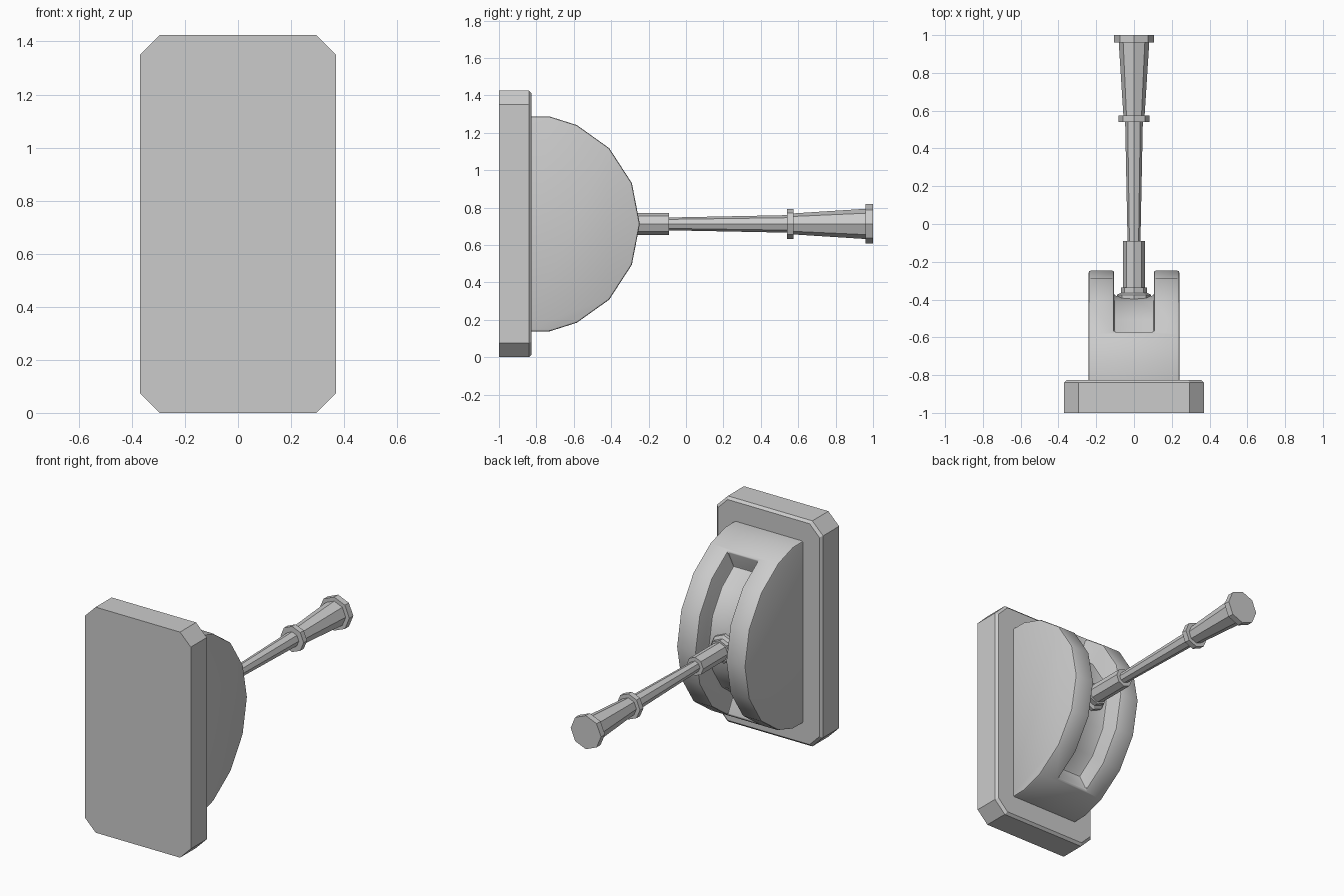
import bpy, bmesh
from math import sin, cos, pi, radians
from mathutils import Vector

if "Cube" in bpy.data.objects:
    bpy.data.objects.remove(bpy.data.objects["Cube"])

CZ = 0.7125   # height of the lever axis
CY = -0.83    # centre of the housing arc


def make_object(name, bm):
    bmesh.ops.recalc_face_normals(bm, faces=bm.faces)
    me = bpy.data.meshes.new(name)
    bm.to_mesh(me)
    bm.free()
    ob = bpy.data.objects.new(name, me)
    bpy.context.collection.objects.link(ob)
    return ob


def loft(name, rings):
    """Skin a list of equal-length point rings and cap both ends."""
    bm = bmesh.new()
    vs = [[bm.verts.new(p) for p in ring] for ring in rings]
    n = len(vs[0])
    for a, b in zip(vs, vs[1:]):
        for i in range(n):
            j = (i + 1) % n
            bm.faces.new((a[i], a[j], b[j], b[i]))
    bm.faces.new(vs[0])
    bm.faces.new(vs[-1])
    return make_object(name, bm)


def extrude_x(name, profile, half):
    return loft(name, [[(x, y, z) for y, z in profile] for x in (-half, half)])


def arc(r, degrees):
    return [(CY + r * cos(radians(a)), CZ + r * sin(radians(a))) for a in degrees]


def plate_ring(y, inset):
    w, h, c = 0.37 - inset, CZ - inset, 0.075 - inset * 0.4
    pts = [(w, h - c), (w - c, h), (c - w, h), (-w, h - c),
           (-w, c - h), (c - w, -h), (w - c, -h), (w, c - h)]
    return [(x, y, CZ + z) for x, z in pts]


# Wall plate with clipped corners and a chamfered outer rim
loft("wall_plate", [plate_ring(-1, 0), plate_ring(-0.84, 0), plate_ring(-0.825, 0.015)])

# Half-drum housing
steps = [-80, -65, -44, -22, 0, 22, 44, 65, 80]
housing = extrude_x("housing", [(-0.87, CZ - 0.575), (CY, CZ - 0.575)] + arc(0.583, steps)
                    + [(CY, CZ + 0.575), (-0.87, CZ + 0.575)], 0.24)

# Slot cut with radial ends and a curved floor
slot = extrude_x("slot_cutter", arc(0.45, [-63, -44, -22, 0, 22, 44, 63])
                 + arc(0.75, [63, 44, 22, 0, -22, -44, -63]), 0.105)
slot.hide_render = True
slot.hide_viewport = False
cut = housing.modifiers.new("slot", 'BOOLEAN')
cut.operation = 'DIFFERENCE'
cut.solver = 'EXACT'
cut.object = slot
bev = housing.modifiers.new("rim", 'BEVEL')
bev.width = 0.01
bev.segments = 2
bev.limit_method = 'ANGLE'
bev.angle_limit = radians(40)

# Bake the modifiers so the cutter can be removed
dg = bpy.context.evaluated_depsgraph_get()
baked = bpy.data.meshes.new_from_object(housing.evaluated_get(dg))
housing.modifiers.clear()
housing.data = baked
bpy.data.objects.remove(slot)
bpy.context.view_layer.objects.active = housing
housing.select_set(True)
bpy.ops.object.shade_smooth_by_angle(angle=radians(30))


# Octagonal lever parts along y, each given as (y, radius) stations
def turned(name, stations):
    return loft(name, [[(r * cos(i * pi / 4), y, CZ + r * sin(i * pi / 4)) for i in range(8)]
                       for y, r in stations])


turned("lever_collar", [(-0.43, 0.09), (-0.375, 0.09), (-0.365, 0.07), (-0.335, 0.07)])
turned("lever_sleeve", [(-0.34, 0.058), (-0.09, 0.058)])
turned("lever_rod", [(-0.1, 0.034), (0.55, 0.047)])
turned("grip_ring", [(0.54, 0.081), (0.575, 0.081)])
turned("grip", [(0.57, 0.056), (0.965, 0.081)])
turned("grip_cap", [(0.96, 0.106), (1.0, 0.106)])
